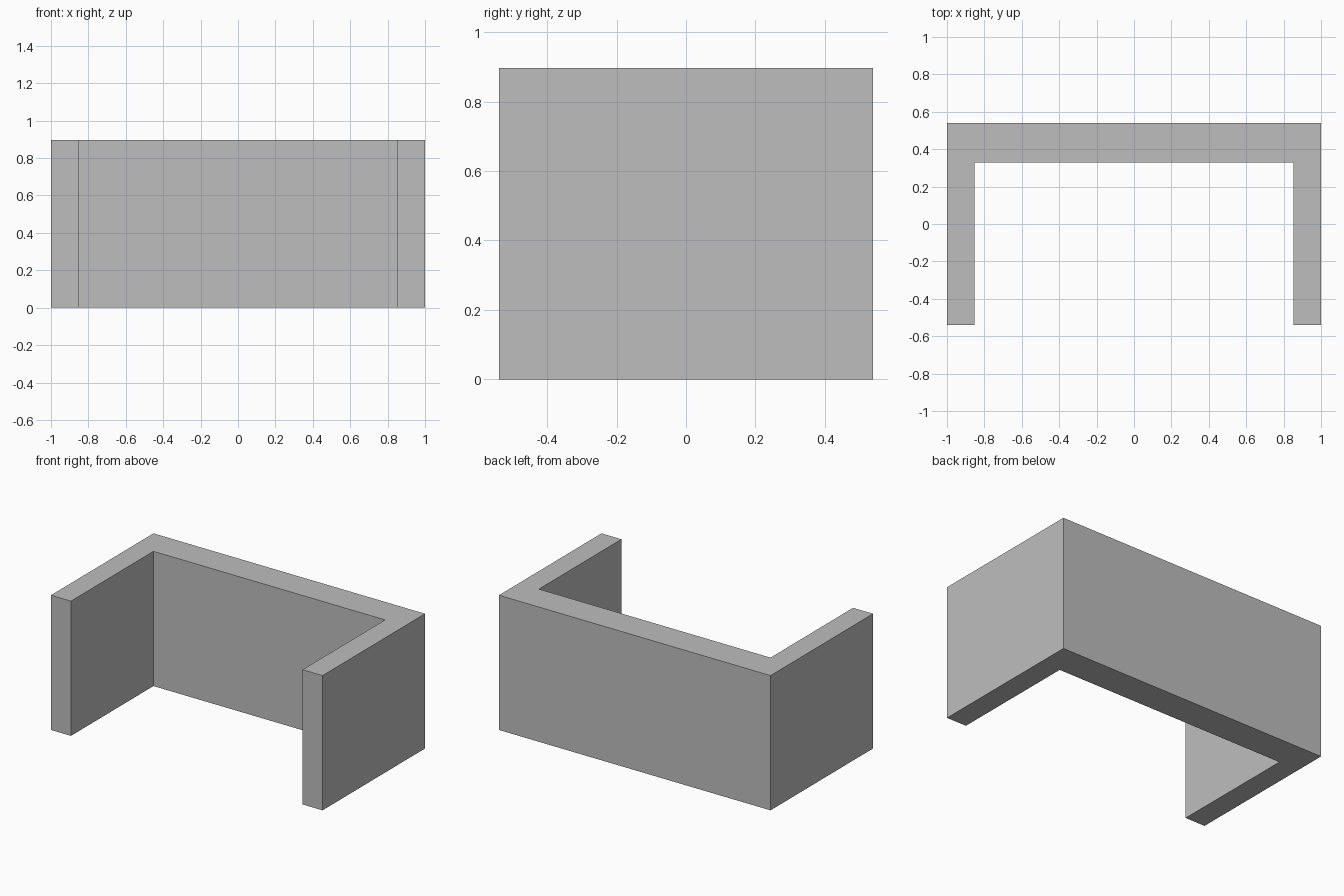
import bpy
import bmesh

cube = bpy.data.objects.get("Cube")
if cube:
    bpy.data.objects.remove(cube, do_unlink=True)

# Overall half width, half depth and height, and the recess outline
HALF_X, HALF_Y, HEIGHT = 1.0, 0.539, 0.897
INNER_X, INNER_Y = 0.853, 0.329

# Plain grey material
grey = bpy.data.materials.new("light grey")
grey.use_nodes = True
colour = (0.515, 0.515, 0.515, 1)
grey.diffuse_color = colour
grey.node_tree.nodes["Principled BSDF"].inputs["Base Color"].default_value = colour

# Right half of the U-shaped plan, mirrored to give the other half
half = [(HALF_X, HALF_Y), (HALF_X, -HALF_Y), (INNER_X, -HALF_Y), (INNER_X, INNER_Y)]
plan = half + [(-x, y) for x, y in reversed(half)]

# Extrude the plan upward into the three-sided wall
bm = bmesh.new()
base = bm.faces.new([bm.verts.new((x, y, 0)) for x, y in plan])
top = bmesh.ops.extrude_face_region(bm, geom=[base], use_keep_orig=True)
verts = [g for g in top["geom"] if isinstance(g, bmesh.types.BMVert)]
bmesh.ops.translate(bm, verts=verts, vec=(0, 0, HEIGHT))
bmesh.ops.recalc_face_normals(bm, faces=bm.faces)
mesh = bpy.data.meshes.new("u_shaped_wall")
bm.to_mesh(mesh)
bm.free()
mesh.materials.append(grey)

wall = bpy.data.objects.new("u_shaped_wall", mesh)
bpy.context.collection.objects.link(wall)
